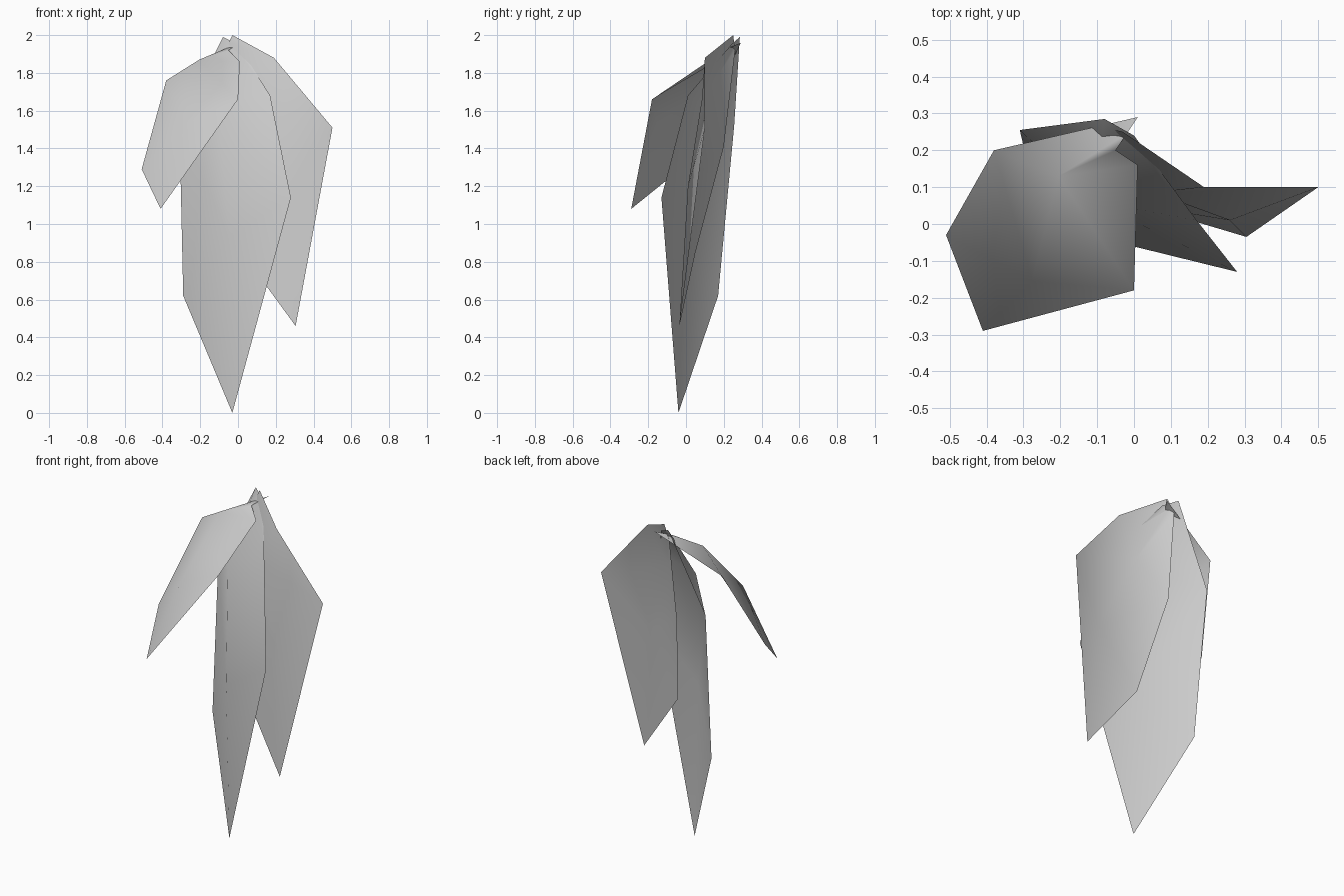
import bpy
import bmesh
from mathutils import Vector

default_cube = bpy.data.objects.get("Cube")
if default_cube:
    bpy.data.objects.remove(default_cube, do_unlink=True)


def make_material(name, shade):
    colour = (shade, shade, shade, 1)
    material = bpy.data.materials.new(name)
    material.use_nodes = True
    material.diffuse_color = colour
    shader = next(n for n in material.node_tree.nodes if n.type == "BSDF_PRINCIPLED")
    shader.inputs["Base Color"].default_value = colour
    return material


leaf_grey = make_material("leaf grey", 0.6)


def make_leaf(name, base, shoulder, belly, tip, bulge):
    """Sheet folded along a raised midrib: paired edge points, closing in one tip."""
    bm = bmesh.new()
    rows = []
    for pair, lift in ((base, 0), (shoulder, 1), (belly, 1)):
        left, right = map(Vector, pair)
        rib = (left + right) / 2 + Vector(bulge) * lift
        rows.append([bm.verts.new(point) for point in (left, rib, right)])
    end = bm.verts.new(tip)

    # Two quads between neighbouring rows, two triangles at the tip
    for upper, lower in zip(rows, rows[1:]):
        for side in range(2):
            bm.faces.new((upper[side], lower[side], lower[side + 1], upper[side + 1]))
    for side in range(2):
        bm.faces.new((rows[-1][side], end, rows[-1][side + 1]))

    mesh = bpy.data.meshes.new(name)
    bm.to_mesh(mesh)
    bm.free()
    mesh.materials.append(leaf_grey)
    for polygon in mesh.polygons:
        polygon.use_smooth = True
    leaf = bpy.data.objects.new(name, mesh)
    bpy.context.scene.collection.objects.link(leaf)
    return leaf


# Short leaf arching forward and to the right side
make_leaf(
    "short_leaf",
    base=((.01, .29, 1.96), (-.05, .2, 1.92)),
    shoulder=((-.38, .2, 1.76), (.01, .16, 1.86)),
    belly=((-.51, -.03, 1.29), (0, -.18, 1.66)),
    tip=(-.41, -.29, 1.08),
    bulge=(-.02, -.05, .06),
)

# Longest leaf hanging down the middle
make_leaf(
    "long_leaf",
    base=((-.08, .285, 1.99), (0, .24, 1.95)),
    shoulder=((-.31, .255, 1.52), (.17, .01, 1.68)),
    belly=((-.29, .17, .62), (.28, -.13, 1.14)),
    tip=(-.03, -.04, 0),
    bulge=(-.04, -.07, .05),
)

# Broad leaf hanging behind, to the left side
make_leaf(
    "back_leaf",
    base=((-.07, .26, 1.92), (-.03, .25, 2)),
    shoulder=((-.08, .2, 1.41), (.19, .1, 1.88)),
    belly=((.02, .05, .85), (.5, .1, 1.51)),
    tip=(.305, -.035, .46),
    bulge=(0, -.065, .02),
)
